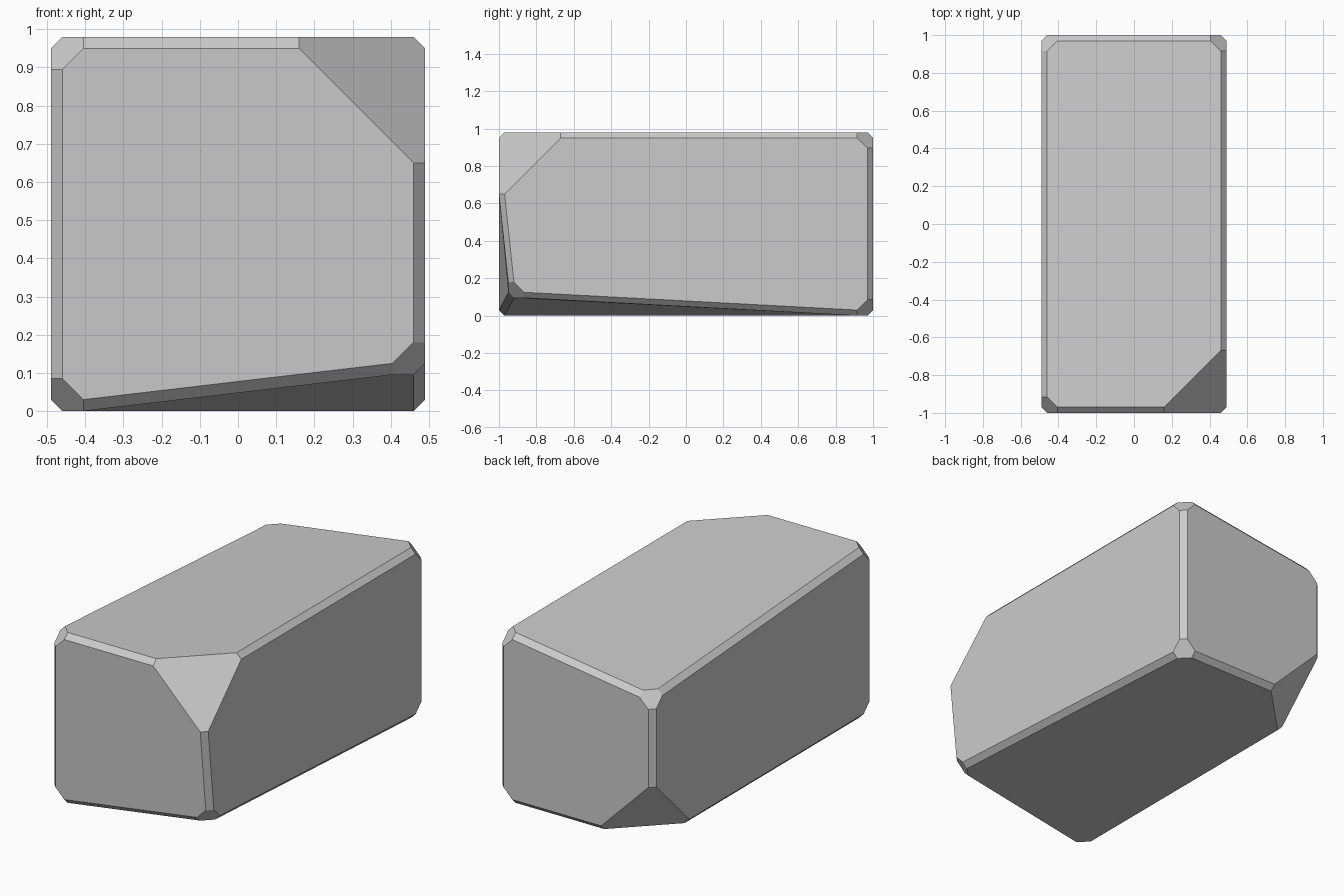
import bpy
import bmesh
from itertools import product
from mathutils import Vector

default = bpy.data.objects.get("Cube")
if default:
    bpy.data.objects.remove(default, do_unlink=True)

HALF = Vector((0.49, 1.0, 0.49))   # half sizes of the block
EDGE = 0.03                        # chamfer along the edges
CORNER = 0.085                     # cut at ordinary corners
BIG_CUTS = {(1, -1, 1): 0.33, (-1, 1, -1): 0.33}
SHIFTS = {(1, -1, -1): Vector((0, 0.05, 0.095)),
          (-1, 1, 1): Vector((0, 0, -0.115))}

# One stone colour
stone = bpy.data.materials.new("stone_grey")
stone.use_nodes = True
grey = (0.6, 0.6, 0.6, 1)
stone.diffuse_color = grey
stone.node_tree.nodes["Principled BSDF"].inputs["Base Color"].default_value = grey

# Chamfered block: each corner gives two points on each face it touches
bm = bmesh.new()
corners = {}
for signs in product((-1, 1), repeat=3):
    cut = BIG_CUTS.get(signs, CORNER)
    corners[signs] = []
    for axis in range(3):
        for near, far in ((1, 2), (2, 1)):
            inset = [0, 0, 0]
            inset[(axis + near) % 3] = EDGE
            inset[(axis + far) % 3] = cut
            co = [s * (h - i) for s, h, i in zip(signs, HALF, inset)]
            corners[signs].append(bm.verts.new(co))
bmesh.ops.convex_hull(bm, input=bm.verts[:])
bmesh.ops.dissolve_limit(bm, angle_limit=0.01, verts=bm.verts[:], edges=bm.edges[:])

# Uneven corners, pushed out of square
for signs, shift in SHIFTS.items():
    for v in corners[signs]:
        v.co += shift

bmesh.ops.translate(bm, vec=(0, 0, HALF.z), verts=bm.verts[:])
bmesh.ops.recalc_face_normals(bm, faces=bm.faces[:])
mesh = bpy.data.meshes.new("stone_block")
bm.to_mesh(mesh)
bm.free()
mesh.materials.append(stone)
bpy.context.collection.objects.link(bpy.data.objects.new("stone_block", mesh))
